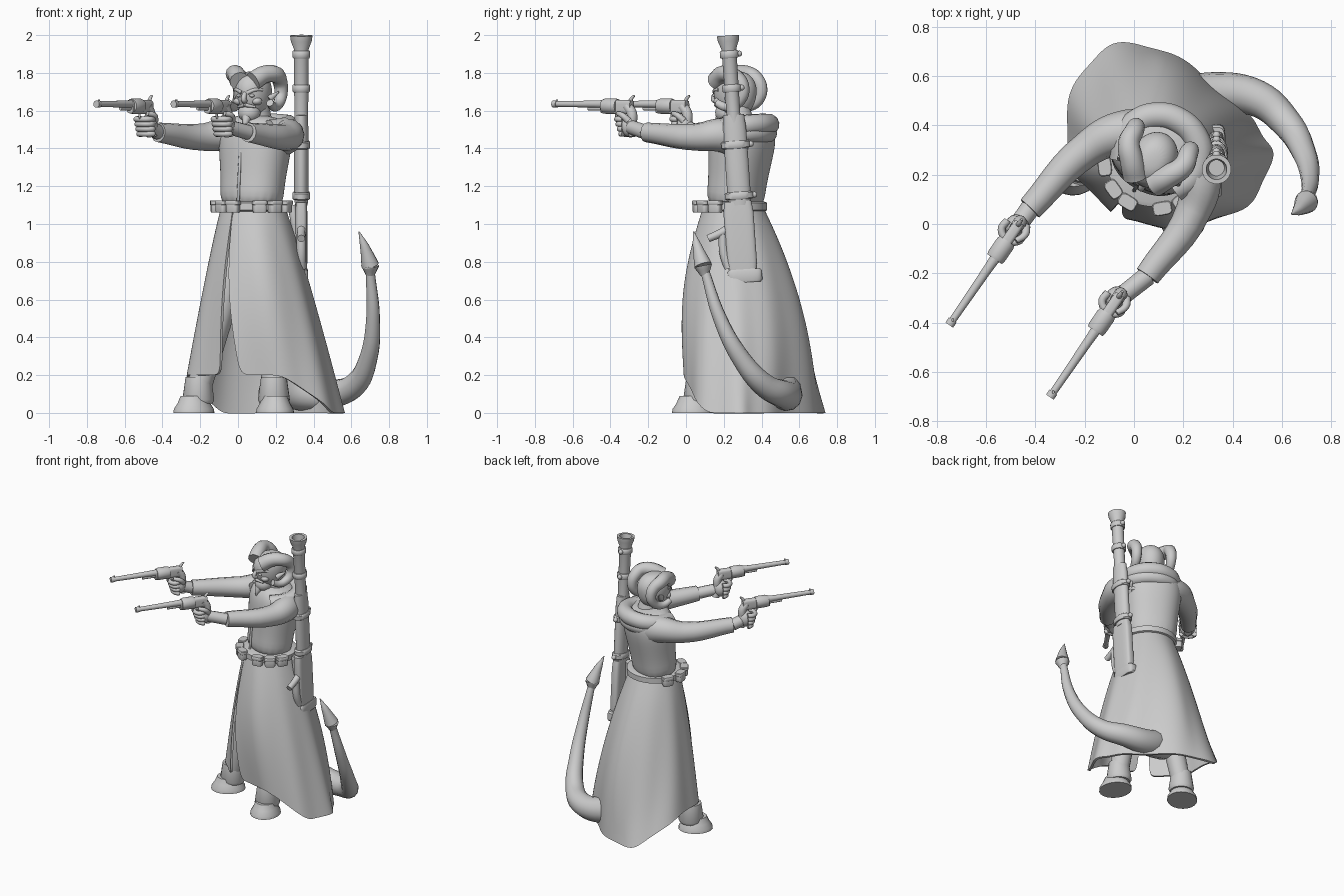
import bpy
from math import cos, sin, pi, radians, copysign
from mathutils import Matrix, Vector

if "Cube" in bpy.data.objects:
    bpy.data.objects.remove(bpy.data.objects["Cube"])

grey = (.6, .6, .6, 1)
clay = bpy.data.materials.new("plain_grey")
clay.use_nodes = True
clay.diffuse_color = grey
clay.node_tree.nodes["Principled BSDF"].inputs["Base Color"].default_value = grey
parts = []


def frame(origin, forward, lean=0):
    """Local x is the figure's right, y is forward, z is up."""
    f = Vector(forward).normalized()
    turn = Matrix(((f.y, f.x, 0), (-f.x, f.y, 0), (0, 0, 1))).to_4x4()
    return Matrix.Translation(origin) @ turn @ Matrix.Rotation(lean, 4, "X")


def shifted(parent, x, y, z):
    return parent @ Matrix.Translation((x, y, z))


world = Matrix()
body = frame((.1, .27, 0), (-.5, -.87))
head = frame((.08, .26, 1.66), (-.4, -.92))


def add(name, data, place):
    ob = bpy.data.objects.new(name, data)
    ob.matrix_world = place
    data.materials.append(clay)
    bpy.context.collection.objects.link(ob)
    parts.append(ob)
    return ob


def mesh(name, verts, faces, place, subsurf=0):
    data = bpy.data.meshes.new(name)
    data.from_pydata(verts, [], faces)
    ob = add(name, data, place)
    if subsurf:
        ob.modifiers.new("round", "SUBSURF").levels = subsurf
    return ob


def tube(name, path, start, end, place=world):
    """Smooth round tube along a path, tapering from one radius to another."""
    curve = bpy.data.curves.new(name, "CURVE")
    curve.dimensions = "3D"
    curve.bevel_depth = 1
    curve.resolution_u = 6
    curve.use_fill_caps = True
    spline = curve.splines.new("BEZIER")
    spline.bezier_points.add(len(path) - 1)
    for k, (point, co) in enumerate(zip(spline.bezier_points, path)):
        point.co = co
        point.handle_left_type = point.handle_right_type = "AUTO"
        point.radius = start + (end - start) * k / (len(path) - 1)
    return add(name, curve, place)


def turned(name, profile, place, depth=1, square=1, sides=20, subsurf=0):
    """Stack of oval rings from (height, radius) pairs; low square is boxy."""
    ring = []
    for i in range(sides):
        c, s = cos(2 * pi * (i + .5) / sides), sin(2 * pi * (i + .5) / sides)
        ring.append((copysign(abs(c) ** square, c), depth * copysign(abs(s) ** square, s)))
    verts = [(r * x, r * y, z) for z, r in profile for x, y in ring]
    faces = []
    for k in range(len(profile) - 1):
        for i in range(sides):
            low, after = k * sides, (i + 1) % sides
            faces.append((low + i, low + after, low + sides + after, low + sides + i))
    faces.append(tuple(reversed(range(sides))))
    faces.append(tuple(range(len(verts) - sides, len(verts))))
    return mesh(name, verts, faces, place, subsurf)


def pill(name, place, radius, low, high, **shape):
    """Short turned block with softened rims."""
    rim = (high - low) * .15
    return turned(name, [(low, radius * .9), (low + rim, radius), (high - rim, radius),
                         (high, radius * .9)], place, **shape)


def blob(name, place, radius, height, **shape):
    angles = [pi * (k - 5) / 10.5 for k in range(11)]
    return turned(name, [(height * sin(a), radius * cos(a)) for a in angles], place, **shape)


def along(parent, x, y, z):
    """Frame whose z axis points forward, for parts turned along a barrel."""
    return shifted(parent, x, y, z) @ Matrix.Rotation(-pi / 2, 4, "X")


# Open coat skirt: a waist oval flows into a wide skewed hem, trailing at the back
rows, columns = 9, 37
verts, faces = [], []
for row in range(rows):
    t = row / (rows - 1)
    for column in range(columns):
        u = column / (columns - 1)
        a = radians(-128 + 20 * t + u * (360 - 15 * t))
        c, s = cos(a), sin(a)
        waist = Vector((.08 + .17 * c, .25 + .16 * s, 1.09))
        lift = min(.2, max(0, .06 - .18 * (c + s)))
        trail = .18 * t * t * c * max(0, s) + .06 * max(0, c)
        hem = Vector((.14 + .42 * c, .35 + .35 * s - trail, lift))
        point = waist.lerp(hem, t ** .9)
        point.z = waist.z + (hem.z - waist.z) * t
        swell = .06 * sin(pi * t) * (1 - abs(c)) + .012 * t * cos(a * 9)
        verts.append(point + Vector((c, s, 0)) * swell)
        if row and column:
            i = row * columns + column
            faces.append((i - columns - 1, i - 1, i, i - columns))
skirt = mesh("coat_skirt", verts, faces, world, subsurf=2)
skirt.modifiers.new("cloth", "SOLIDIFY").thickness = .015

# Coat body leaning back, neck, front seam and draped hood
torso = shifted(body, .02, .03, 1.06) @ Matrix.Rotation(.13, 4, "X")
turned("coat_body", [(0, .175), (.14, .172), (.28, .19), (.4, .205), (.48, .18), (.52, .1)],
       torso, depth=.82, square=.9, subsurf=2)
tube("coat_seam", [(0, .145, .4), (0, .15, .25), (0, .14, .02)], .008, .008, torso)
tube("neck", [(0, -.03, 1.5), (0, 0, 1.62)], .075, .065, body)
hood, drape = [], []
for k in range(9):
    a = pi * (k - 4) / 5.5
    hood.append((.16 * sin(a), -.02 - .15 * cos(a), 1.51 + .02 * cos(a)))
    drape.append((.15 * sin(a), -.04 - .12 * cos(a), 1.48))
tube("hood", hood, .055, .055, body)
tube("hood_drape", drape, .05, .05, body)

# Belt with pouches and buckle
belt = frame((.08, .25, 0), (0, -1))
pill("belt", belt, .19, 1.065, 1.12, depth=.95, sides=32)
for degrees in (150, 185, 215, 238, 280, 305, 330):
    a = radians(degrees)
    pouch = frame((.08 + .2 * cos(a), .25 + .19 * sin(a), 1.09), (cos(a), sin(a)))
    pill("belt_pouch", pouch, .036, -.03, .03, depth=.7, square=.5)
    pill("pouch_flap", pouch, .04, .01, .035, depth=.7, square=.5)

# Legs, boot cuffs and hoof-like feet
for x, y, facing, hip in ((-.21, .24, (-1, -.8), .02), (.19, .07, (.2, -1), .17)):
    foot = frame((x, y, 0), facing)
    tube("leg", [(hip, .24, .95), (x, y, .12)], .09, .065)
    turned("foot", [(0, .1), (.02, .098), (.05, .08), (.09, .065)], shifted(foot, 0, .03, 0), depth=1.15)
    turned("boot_cuff", [(.05, .075), (.07, .085), (.19, .068)], foot)

# Tail with spade tip
tube("tail", [(.15, .48, .17), (.33, .53, .1), (.5, .51, .1), (.62, .41, .15), (.69, .29, .29),
              (.715, .18, .5), (.7, .1, .75)], .1, .024)
tube("spade_base", [(.7, .1, .73), (.7, .09, .78)], .024, .048)
tube("spade_tip", [(.7, .09, .78), (.67, .06, .88), (.64, .04, .96)], .048, .003)

# Head and face
turned("head", [(-.1, .04), (-.04, .085), (.02, .098), (.08, .098), (.13, .07), (.15, .03)],
       head, depth=1.22, subsurf=2)
blob("jaw", shifted(head, 0, .05, -.07), .06, .055)
tube("nose", [(0, .1, .04), (0, .125, 0), (0, .11, -.01)], .013, .015, head)
tube("goatee", [(0, .08, -.09), (0, .1, -.12), (0, .11, -.15)], .03, .004, head)
for side in (-1, 1):
    tube("moustache", [(0, .11, -.03), (side * .05, .085, -.04)], .011, .006, head)
    tube("brow", [(side * .015, .11, .035), (side * .05, .095, .05), (side * .08, .06, .05)],
         .012, .008, head)
    blob("eye", shifted(head, side * .037, .1, .02), .014, .01)
    blob("cheek", shifted(head, side * .05, .07, -.01), .03, .022)
    tube("ear", [(side * .09, 0, 0), (side * .11, -.02, .02), (side * .13, -.04, .04)], .022, .004, head)
    # Ram horn: rises from the brow, arcs back and curls under
    coil = []
    for k in range(9):
        a, shrink = .6 * (k + 1), 1 - k * .03
        coil.append((side * .12 * min(1, (k + 1) / 3), .11 * shrink * cos(a), .04 + .1 * shrink * sin(a)))
    tube("horn", coil, .052, .02, head)

# Outstretched arms, each with a hand and a revolver
for side, elbow, wrist, grip_x, grip_y in ((1, .27, .35, .36, .54), (-1, -.23, -.2, -.14, .59)):
    cuff = Vector((wrist, .44, 1.485))
    hand = shifted(body, grip_x, grip_y, 1.595) @ Matrix.Rotation(-.08, 4, "Z")
    tube("sleeve", [(side * .09, -.05, 1.45), (side * .18, -.01, 1.47), (elbow, .12, 1.46), cuff],
         .11, .052, body)
    tube("wrist", [cuff, (grip_x, grip_y, 1.52)], .04, .038, body)
    blob("palm", shifted(hand, 0, -.01, -.075), .05, .058)
    for k in range(4):
        z, y = -.04 - .026 * k, .035 - .009 * k
        tube("finger", [(.045, -.01, z), (.045, y, z), (0, y + .02, z), (-.04, y, z), (-.04, 0, z)],
             .016, .014, hand)
    tube("thumb", [(-.03, -.03, -.05), (-.045, 0, -.02), (-.03, .04, -.01)], .019, .012, hand)
    turned("barrel", [(.1, .024), (.2, .019), (.45, .015), (.45, .019), (.475, .019)],
           along(hand, 0, 0, .04))
    pill("ejector_rod", along(hand, 0, 0, .016), .01, .12, .25)
    pill("gun_cylinder", along(hand, 0, 0, .03), .04, .06, .15)
    pill("gun_frame", along(hand, 0, 0, .025), .023, -.03, .16, depth=1.6, square=.5)
    tube("grip", [(0, 0, .03), (0, -.03, -.01), (0, -.03, -.07), (0, -.045, -.13)], .027, .028, hand)
    tube("hammer", [(0, -.015, .03), (0, -.025, .065), (0, -.045, .085)], .014, .006, hand)
    tube("trigger_guard", [(0, .07, 0), (0, .065, -.035), (0, .02, -.04)], .006, .006, hand)
    pill("front_sight", shifted(hand, 0, .45, .05), .006, 0, .015)

# Long gun slung upright on the back: forestock, flared barrel, bands, stock
gun = frame((.335, .285, 1.1), (0, -1), lean=-.07)
turned("long_barrel", [(.4, .036), (.83, .04), (.87, .056), (.9, .06), (.9, .042), (.8, .03)], gun)
pill("forestock", gun, .038, 0, .48, depth=1.65)
for z, depth in ((.05, 1.6), (.32, 1.6), (.62, 1.05), (.8, 1.05)):
    pill("barrel_band", gun, .048, z - .02, z + .02, depth=depth)
    blob("sight_lug", shifted(gun, 0, -.05 * depth, z), .016, .016)
pill("stock", shifted(gun, 0, .01, 0), .032, -.36, .02, depth=2.5, square=.5)
pill("butt_plate", shifted(gun, 0, 0, 0), .037, -.41, -.34, depth=2.5, square=.5)
tube("gun_lever", [(0, .05, -.11), (0, .11, -.14), (0, .18, -.165)], .024, .02, gun)
tube("long_gun_grip", [(0, .1, -.15), (0, .1, -.25), (0, .08, -.33)], .024, .026, gun)
tube("lock_bolt", [(.05, .03, 0), (.04, .04, -.06), (.03, .04, -.15)], .024, .02, gun)
tube("sling", [(.32, .27, 1.42), (.24, .34, 1.4), (.1, .43, 1.42)], .014, .012)

# Bake curves and modifiers, then smooth while keeping sharp edges
bpy.ops.object.select_all(action="DESELECT")
for ob in parts:
    ob.select_set(True)
bpy.context.view_layer.objects.active = skirt
bpy.ops.object.convert(target="MESH")
bpy.ops.object.shade_smooth_by_angle(angle=radians(40))
